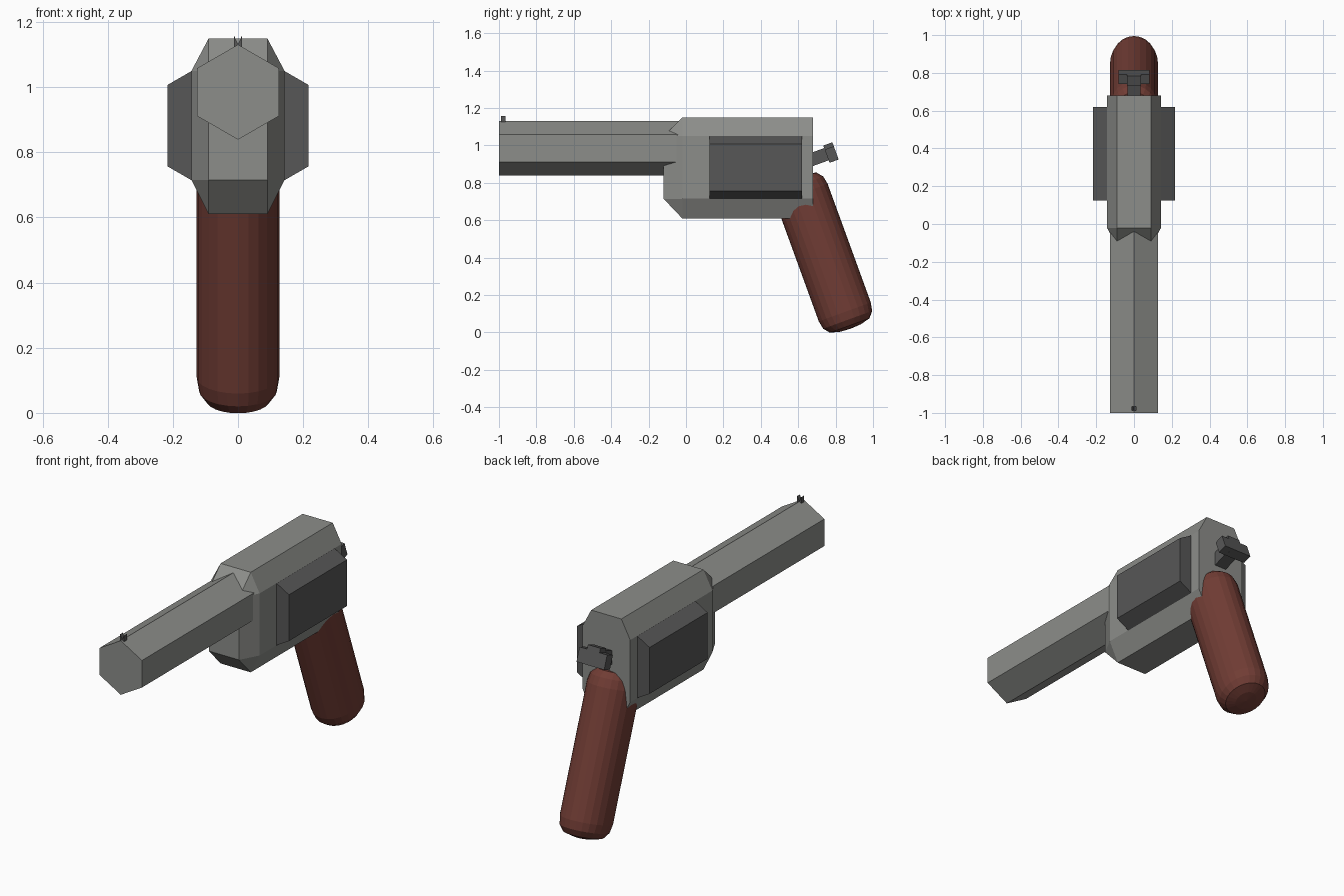
import bpy, bmesh, math
from mathutils import Matrix, Vector

if "Cube" in bpy.data.objects:
    bpy.data.objects.remove(bpy.data.objects["Cube"])


def material(name, rgb):
    m = bpy.data.materials.new(name)
    m.diffuse_color = (*rgb, 1)
    m.use_nodes = True
    m.node_tree.nodes["Principled BSDF"].inputs["Base Color"].default_value = m.diffuse_color
    return m


steel = material("steel grey", (0.265, 0.27, 0.255))
dark = material("dark steel", (0.095, 0.095, 0.095))
wood = material("red brown wood", (0.165, 0.046, 0.035))
TILT = math.radians(20)


def finish(name, bm, mat):
    bmesh.ops.recalc_face_normals(bm, faces=bm.faces)
    me = bpy.data.meshes.new(name)
    bm.to_mesh(me)
    bm.free()
    me.materials.append(mat)
    ob = bpy.data.objects.new(name, me)
    bpy.context.collection.objects.link(ob)
    return ob


def prism(name, profile, y0, y1, mat):
    """Extrude an (x, z) profile along y."""
    bm = bmesh.new()
    a = [bm.verts.new((x, y0, z)) for x, z in profile]
    b = [bm.verts.new((x, y1, z)) for x, z in profile]
    bm.faces.new(a)
    bm.faces.new(b)
    n = len(a)
    for i in range(n):
        j = (i + 1) % n
        bm.faces.new((a[i], a[j], b[j], b[i]))
    return finish(name, bm, mat)


def hexagon(r, zc):
    return [(r * math.sin(k * math.pi / 3), zc + r * math.cos(k * math.pi / 3))
            for k in range(6)]


def tilted_box(name, size, y, z, mat):
    bm = bmesh.new()
    bmesh.ops.create_cube(bm, size=1)
    bm.transform(Matrix.Translation((0, y, z)) @ Matrix.Rotation(TILT, 4, 'X')
                 @ Matrix.Diagonal((*size, 1)))
    return finish(name, bm, mat)


# Barrel and drum: hexagonal bars with a ridge on top
prism("barrel", hexagon(0.146, 0.985), -1.0, 0.1, steel)
prism("drum", hexagon(0.25, 0.882), 0.125, 0.62, dark)

# Frame: chamfered block, chamfered at the front and flat at the back
bm = bmesh.new()
for sx in (-1, 1):
    for z_in, z_out in ((0.715, 0.61), (1.05, 1.15)):
        bm.verts.new((sx * 0.09, -0.12, z_in))
        for y in (-0.02, 0.68):
            bm.verts.new((sx * 0.143, y, z_in))
            bm.verts.new((sx * 0.09, y, z_out))
bmesh.ops.convex_hull(bm, input=bm.verts[:])
bmesh.ops.dissolve_limit(bm, angle_limit=0.01, verts=bm.verts[:], edges=bm.edges[:])
finish("frame", bm, steel)

# Grip: oval rod with rounded ends, leaning back
half = 0.4325
cap = [(1.0, 0.095), (0.94, 0.05), (0.76, 0.018), (0.4, 0.004)]
rings = [(r, -half + d) for r, d in reversed(cap)] + [(r, half - d) for r, d in cap]
bm = bmesh.new()
N = 24
loops = [[bm.verts.new((0.127 * r * math.cos(2 * math.pi * k / N),
                        0.148 * r * math.sin(2 * math.pi * k / N), h))
          for k in range(N)] for r, h in rings]
for a, b in zip(loops, loops[1:]):
    for k in range(N):
        bm.faces.new((a[k], a[(k + 1) % N], b[(k + 1) % N], b[k]))
for loop, h in ((loops[0], -half), (loops[-1], half)):
    tip = bm.verts.new((0, 0, h))
    for k in range(N):
        bm.faces.new((loop[k], loop[(k + 1) % N], tip))
bm.transform(Matrix.Translation((0, 0.7336, 0.427)) @ Matrix.Rotation(TILT, 4, 'X'))
finish("grip", bm, wood)

# Hammer: stem, taller middle block and side wings
c, s = math.cos(TILT), math.sin(TILT)
tilted_box("hammer_stem", (0.07, 0.16, 0.07), 0.775 - 0.08 * c, 0.962 - 0.08 * s, dark)
tilted_box("hammer_head", (0.075, 0.052, 0.098), 0.775, 0.962, dark)
tilted_box("hammer_wings", (0.165, 0.052, 0.075), 0.775 + 0.011 * s, 0.962 - 0.011 * c, dark)

# Front sight: small notched post
prism("front_sight", [(-0.012, 1.11), (0.012, 1.11), (0.012, 1.158),
                      (0, 1.132), (-0.012, 1.158)], -0.988, -0.966, dark)
